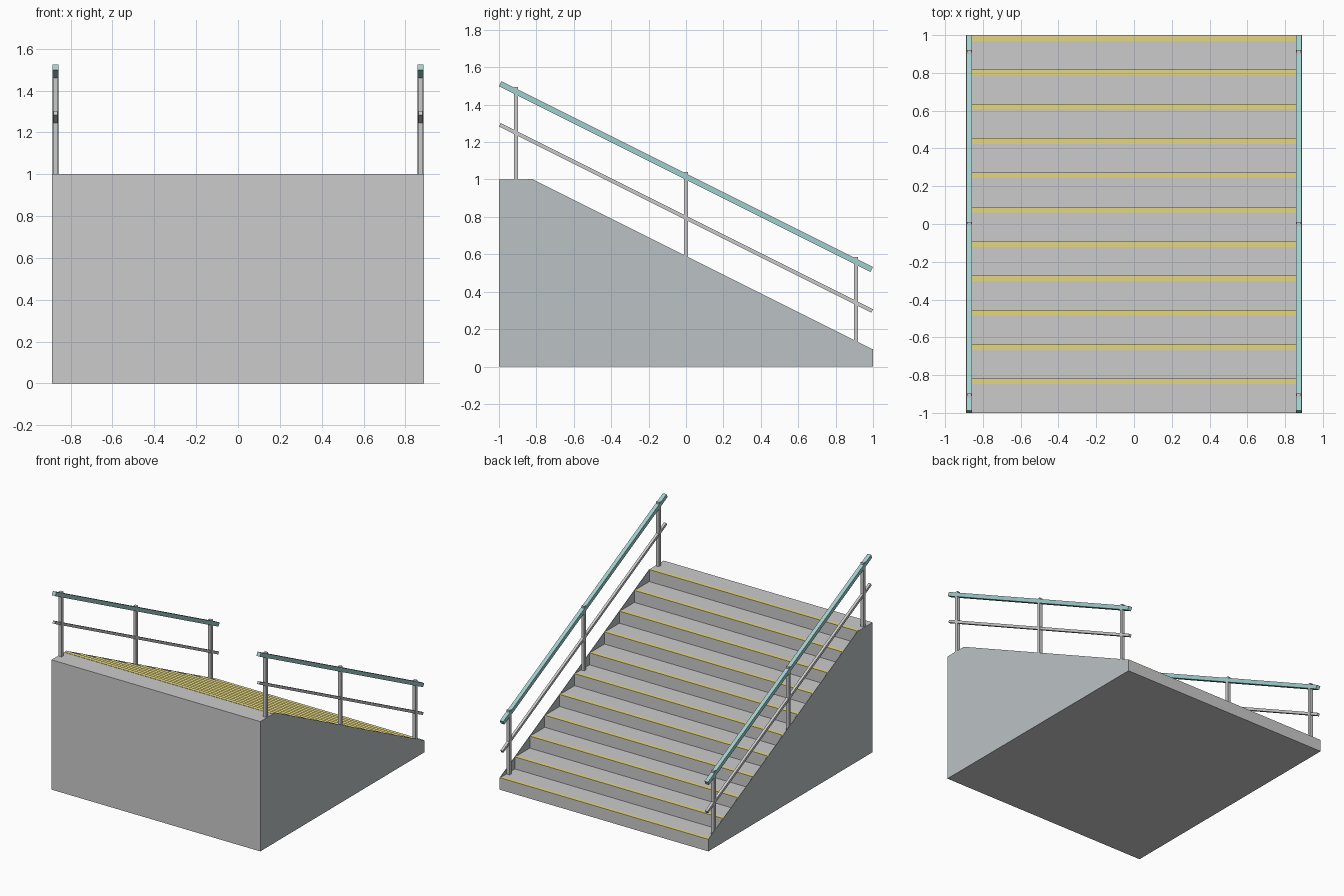
import bpy, bmesh, math
from mathutils import Matrix, Vector

if "Cube" in bpy.data.objects:
    bpy.data.objects.remove(bpy.data.objects["Cube"])

STEPS = 11
RUN, RISE = 2 / STEPS, 1 / STEPS
HALF_W = 0.89
PANEL_T = 0.004
RAIL_X = 0.872
SLOPE = math.atan(0.5)


def material(name, rgb):
    m = bpy.data.materials.new(name)
    m.diffuse_color = (*rgb, 1)
    m.use_nodes = True
    m.node_tree.nodes["Principled BSDF"].inputs["Base Color"].default_value = m.diffuse_color
    return m


def finish(name, bm, mat=None):
    bmesh.ops.recalc_face_normals(bm, faces=bm.faces)
    me = bpy.data.meshes.new(name)
    bm.to_mesh(me)
    bm.free()
    if mat:
        me.materials.append(mat)
    ob = bpy.data.objects.new(name, me)
    bpy.context.collection.objects.link(ob)
    return ob


def prism(name, profile, x0, x1, mat=None):
    """Extrude a (y, z) profile from x0 to x1."""
    bm = bmesh.new()
    face = bm.faces.new([bm.verts.new((x0, y, z)) for y, z in profile])
    ext = bmesh.ops.extrude_face_region(bm, geom=[face])
    moved = [v for v in ext["geom"] if isinstance(v, bmesh.types.BMVert)]
    bmesh.ops.translate(bm, verts=moved, vec=(x1 - x0, 0, 0))
    return finish(name, bm, mat)


def box(name, centre, size, mat=None, tilt=0):
    bm = bmesh.new()
    m = (Matrix.Translation(Vector(centre)) @ Matrix.Rotation(tilt, 4, 'X')
         @ Matrix.Diagonal((*size, 1)))
    bmesh.ops.create_cube(bm, size=1, matrix=m)
    return finish(name, bm, mat)


teal = material("teal_paint", (0.36, 0.62, 0.61))
yellow = material("yellow_paint", (0.78, 0.68, 0.22))
slate = material("slate_panel", (0.50, 0.545, 0.56))

# solid flight of steps, climbing towards -y
profile = [(-1, 0), (1, 0)]
for k in range(STEPS):
    y = 1 - k * RUN
    profile += [(y, (k + 1) * RISE), (y - RUN, (k + 1) * RISE)]
inner = HALF_W - PANEL_T
prism("steps", profile, -inner, inner)

# yellow nosing strip on every tread
for k in range(STEPS):
    box(f"nosing_strip_{k + 1}", (0, 1 - k * RUN - 0.015, (k + 1) * RISE),
        (2 * inner, 0.03, 0.004), yellow)

# thin side panels, with sloping top edge, and the railings
side_profile = [(-1, 0), (1, 0), (1, RISE), (-1 + RUN, 1), (-1, 1)]
mid_z = 6 * RISE                      # height of the middle tread
for side, s in (("left", -1), ("right", 1)):
    prism(f"side_panel_{side}", side_profile, s * inner, s * HALF_W, slate)
    for i, y in enumerate((1 - RUN / 2, 0, -1 + RUN / 2)):
        base = mid_z - y * 0.5
        box(f"post_{side}_{i + 1}", (s * RAIL_X, y, base + 0.2475),
            (0.025, 0.023, 0.495))
    for name, height, t, mat in (("handrail", 0.47, 0.03, teal),
                                 ("middle_rail", 0.249, 0.02, None)):
        length = 2 / math.cos(SLOPE) - t * 0.5
        box(f"{name}_{side}", (s * RAIL_X, 0, mid_z + height),
            (t, length, t), mat, -SLOPE)
